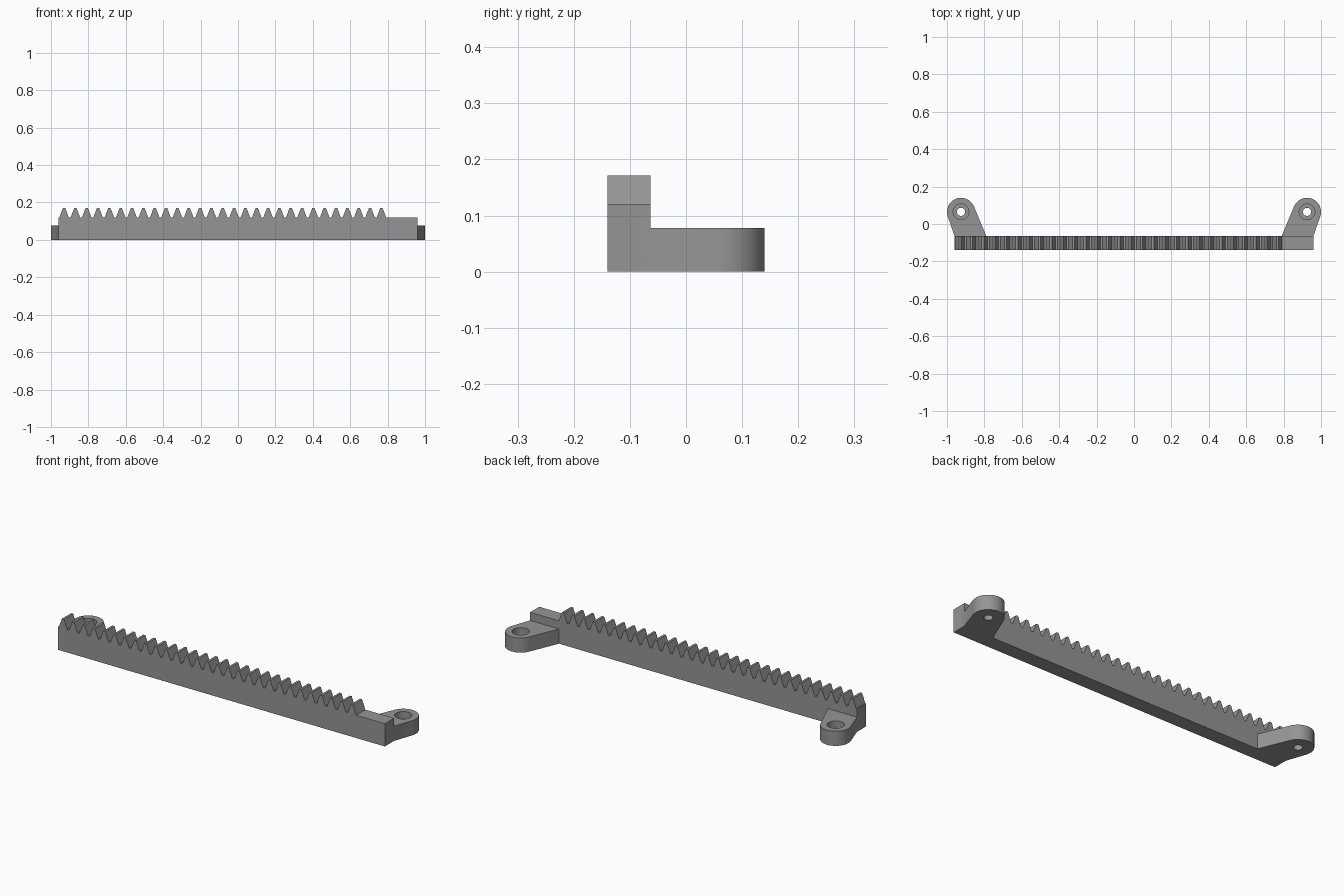
import bpy, bmesh, math
from mathutils import Vector

if "Cube" in bpy.data.objects:
    bpy.data.objects.remove(bpy.data.objects["Cube"])

grey = bpy.data.materials.new("plain grey")
grey.diffuse_color = (0.30, 0.30, 0.30, 1)
grey.use_nodes = True
grey.node_tree.nodes["Principled BSDF"].inputs["Base Color"].default_value = grey.diffuse_color


def extrude(name, points, offset):
    """Closed prism from a planar outline swept along offset."""
    bm = bmesh.new()
    face = bm.faces.new([bm.verts.new(p) for p in points])
    swept = bmesh.ops.extrude_face_region(bm, geom=[face])["geom"]
    bmesh.ops.translate(bm, vec=offset,
                        verts=[v for v in swept if isinstance(v, bmesh.types.BMVert)])
    bmesh.ops.recalc_face_normals(bm, faces=bm.faces)
    mesh = bpy.data.meshes.new(name)
    bm.to_mesh(mesh)
    bm.free()
    mesh.materials.append(grey)
    obj = bpy.data.objects.new(name, mesh)
    bpy.context.collection.objects.link(obj)
    return obj


def combine(target, tool, operation):
    """Apply a boolean and remove the tool object."""
    bpy.context.view_layer.objects.active = target
    mod = target.modifiers.new("join", "BOOLEAN")
    mod.operation, mod.solver, mod.object = operation, "EXACT", tool
    bpy.ops.object.modifier_apply(modifier=mod.name)
    bpy.data.objects.remove(tool)


def disc(cx, cy, r, z, n=32):
    return [(cx + r * math.cos(2 * math.pi * i / n),
             cy + r * math.sin(2 * math.pi * i / n), z) for i in range(n)]


# Toothed bar
END, FRONT, BACK, BAR_TOP, TIP = 0.96, -0.14, -0.063, 0.121, 0.171
TEETH, FIRST, PITCH = 29, -0.93, 0.0606
outline = [(END, 0), (-END, 0), (-END, BAR_TOP)]
for i in range(TEETH):
    x = FIRST + i * PITCH
    outline += [(x - 0.025, BAR_TOP), (x - 0.006, TIP),
                (x + 0.006, TIP), (x + 0.025, BAR_TOP)]
outline.append((END, BAR_TOP))
rack = extrude("toothed_rack", [(x, FRONT, z) for x, z in outline],
               Vector((0, BACK - FRONT, 0)))

# Rounded mounting lugs with stepped screw holes, mirrored left and right
CX, CY, R, LUG_TOP = 0.925, 0.065, 0.075, 0.078


def tangent_angle(px, py, side):
    dx, dy = px - CX, py - CY
    return math.atan2(dy, dx) + side * math.acos(R / math.hypot(dx, dy))


start = tangent_angle(END, BACK, 1)
stop = tangent_angle(0.79, BACK, -1) + 2 * math.pi
for side in (-1, 1):
    pts = [(0.79, BACK), (0.79, BACK - 0.03), (END, BACK - 0.03), (END, BACK)]
    for i in range(25):
        a = start + (stop - start) * i / 24
        pts.append((CX + R * math.cos(a), CY + R * math.sin(a)))
    lug = extrude("mounting_lug", [(side * x, y, 0) for x, y in pts],
                  Vector((0, 0, LUG_TOP)))
    for radius, bottom in ((0.022, -0.05), (0.042, 0.04)):
        hole = extrude("hole_cutter", disc(side * CX, CY, radius, bottom),
                       Vector((0, 0, 0.2)))
        combine(lug, hole, "DIFFERENCE")
    combine(rack, lug, "UNION")

# Smooth the rounded walls, keep the edges crisp
bpy.ops.object.select_all(action="DESELECT")
rack.select_set(True)
bpy.context.view_layer.objects.active = rack
bpy.ops.object.shade_smooth_by_angle(angle=math.radians(25))
